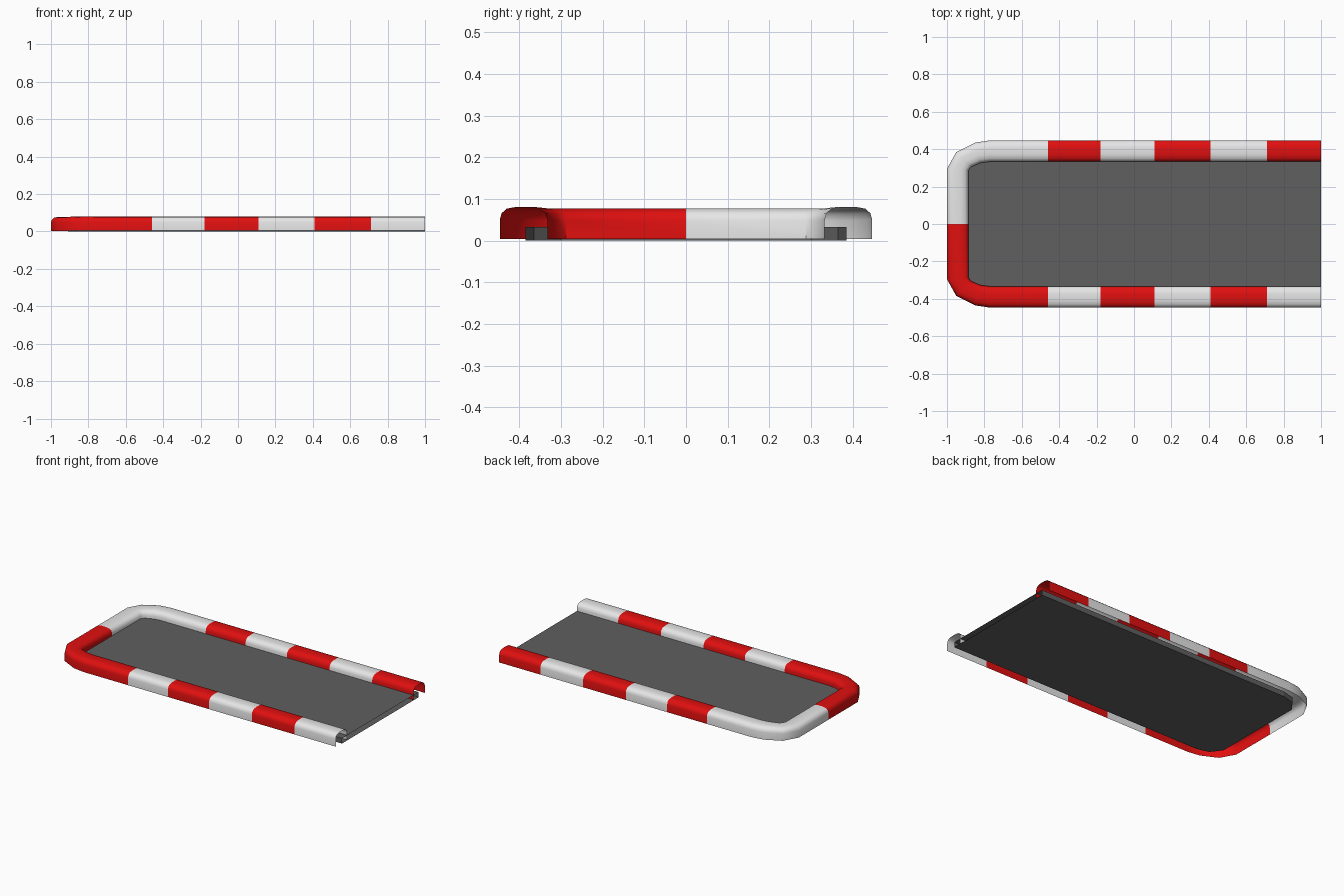
import bpy
import bmesh

cube = bpy.data.objects.get("Cube")
if cube:
    bpy.data.objects.remove(cube, do_unlink=True)


def material(name, rgb):
    mat = bpy.data.materials.new(name)
    mat.use_nodes = True
    mat.diffuse_color = (*rgb, 1)
    bsdf = mat.node_tree.nodes["Principled BSDF"]
    bsdf.inputs["Base Color"].default_value = (*rgb, 1)
    bsdf.inputs["Roughness"].default_value = 0.7
    return mat


red = material("signal red", (0.75, 0.005, 0.005))
white = material("white", (0.79, 0.79, 0.79))
grey = material("dark grey", (0.115, 0.115, 0.115))


def finish(bm, name, mats):
    mesh = bpy.data.meshes.new(name)
    bm.to_mesh(mesh)
    bm.free()
    obj = bpy.data.objects.new(name, mesh)
    bpy.context.collection.objects.link(obj)
    for mat in mats:
        mesh.materials.append(mat)
    return obj


def mirrored(half):
    """Front half of a path followed by its reflection across y = 0."""
    return half + [[(x, -y) for x, y in pair] for pair in reversed(half)]


# Kerb: hollow rounded profile swept round a U, as (outer, inner) stations
OUT, IN = -0.447, -0.333
stripe_ends = [1, 0.71, 0.41, 0.11, -0.18, -0.46, -0.77]
half = [[(x, OUT), (x, IN)] for x in stripe_ends]
half += [[(-0.85, -0.435), (-0.82, -0.327)],
         [(-0.95, -0.385), (-0.868, -0.307)],
         [(-1, -0.295), (-0.885, -0.288)]]
middle = [[(-1, 0), (-0.885, 0)]]
back_half = [[(x, -y) for x, y in pair] for pair in reversed(half)]
stations = half + middle + back_half

rise = [(0, 0.004), (0, 0.05), (0.04, 0.066), (0.15, 0.077), (0.35, 0.081)]
profile = rise + [(1 - t, z) for t, z in reversed(rise)]

bm = bmesh.new()
rings = []
for (ox, oy), (ix, iy) in stations:
    top = 0.96 if ox < -0.9 else 1
    rings.append([bm.verts.new((ox + (ix - ox) * t, oy + (iy - oy) * t, z * top))
                  for t, z in profile])

# Alternate stripes along the arms; each bend keeps one colour up to the middle
last = len(rings) - 2
for i in range(len(rings) - 1):
    stripe = min(i, 5) if i < len(half) else 11 - min(last - i, 5)
    for j in range(len(profile) - 1):
        face = bm.faces.new((rings[i][j], rings[i][j + 1],
                             rings[i + 1][j + 1], rings[i + 1][j]))
        face.material_index = stripe % 2
kerb = finish(bm, "striped_kerb", [white, red])
bpy.context.view_layer.objects.active = kerb
kerb.select_set(True)
bpy.ops.object.shade_smooth_by_angle(angle=0.7)
kerb.select_set(False)

# Floor: hollow slab, open at the entry end, tucked under the kerb
edge = [(1, -0.385), (-0.78, -0.385), (-0.86, -0.365), (-0.91, -0.3)]
edge += [(x, -y) for x, y in reversed(edge)]
bm = bmesh.new()
low = [bm.verts.new((x, y, 0)) for x, y in edge]
high = [bm.verts.new((x, y, 0.033)) for x, y in edge]
bm.faces.new(low)
bm.faces.new(high[::-1])
for k in range(len(edge) - 1):
    bm.faces.new((low[k + 1], low[k], high[k], high[k + 1]))
finish(bm, "floor_slab", [grey])
